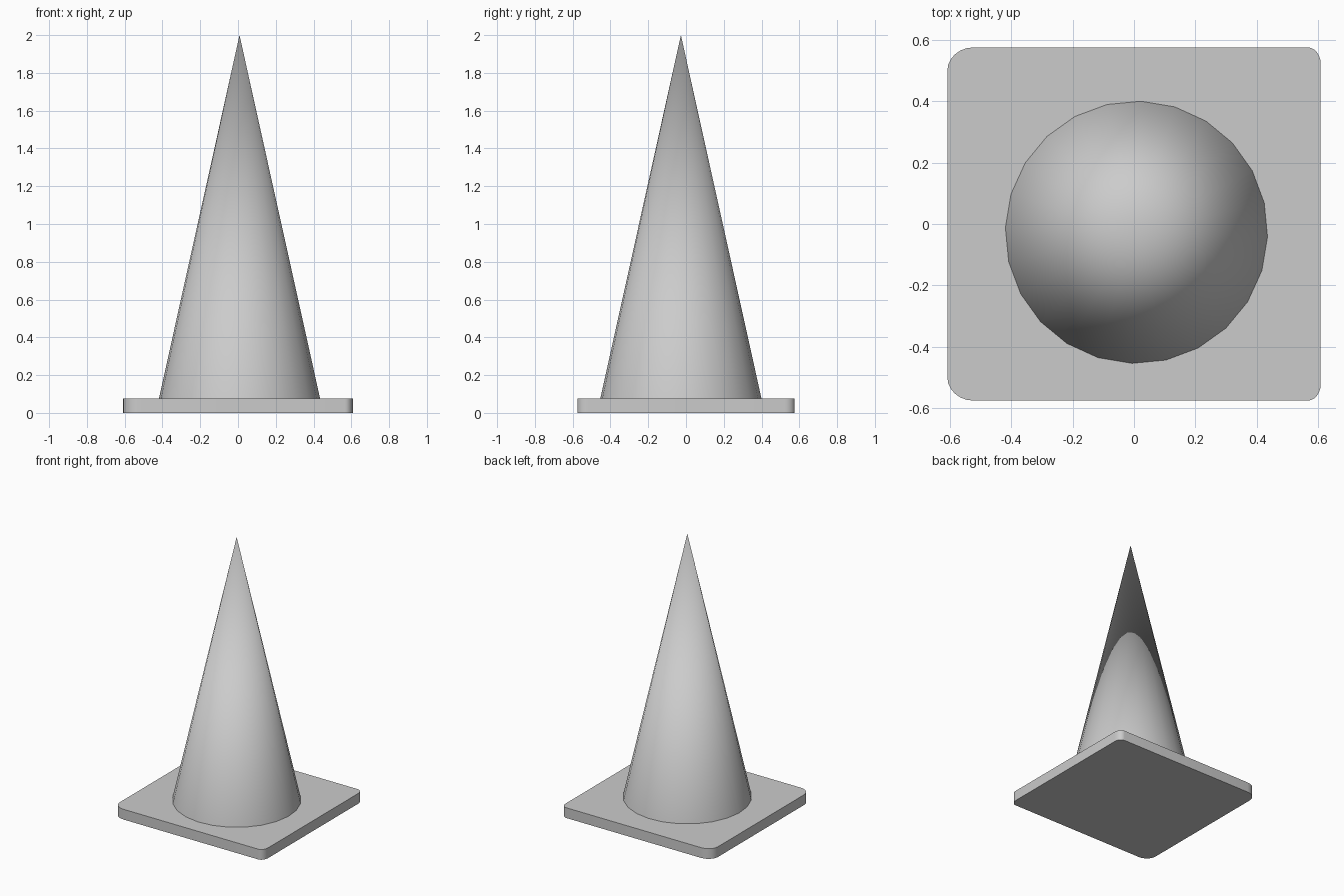
import bpy, bmesh
from math import sin, cos, pi, radians

cube = bpy.data.objects.get("Cube")
if cube:
    bpy.data.objects.remove(cube, do_unlink=True)

# One plain grey for the whole model
grey = bpy.data.materials.new("plain_grey")
grey.use_nodes = True
grey.diffuse_color = (0.6, 0.6, 0.6, 1)
bsdf = next(n for n in grey.node_tree.nodes if n.type == 'BSDF_PRINCIPLED')
bsdf.inputs["Base Color"].default_value = grey.diffuse_color

HALF_X, HALF_Y, PLATE_TOP = 0.608, 0.575, 0.075


def finish(obj, angle):
    """Give the part its colour and smooth shading with sharp edges kept."""
    obj.data.materials.append(grey)
    bpy.ops.object.select_all(action='DESELECT')
    obj.select_set(True)
    bpy.context.view_layer.objects.active = obj
    bpy.ops.object.shade_smooth_by_angle(angle=radians(angle))


def corner(sx, sy, steps=6):
    """Points of one rounded corner; the left corners are rounder."""
    rx, ry = (0.042, 0.054) if sx > 0 else (0.085, 0.077)
    pts = []
    for i in range(steps + 1):
        a = i / steps * pi / 2
        pts.append((sx * (HALF_X - rx + rx * cos(a)),
                    sy * (HALF_Y - ry + ry * sin(a)), 0))
    return pts if sx * sy > 0 else pts[::-1]


# Base plate: rounded outline extruded upwards
outline = corner(1, 1) + corner(-1, 1) + corner(-1, -1) + corner(1, -1)
bm = bmesh.new()
bottom = bm.faces.new([bm.verts.new(p) for p in outline])
top = bmesh.ops.extrude_face_region(bm, geom=[bottom], use_keep_orig=True)
bmesh.ops.translate(bm, vec=(0, 0, PLATE_TOP),
                    verts=[v for v in top["geom"] if isinstance(v, bmesh.types.BMVert)])
bmesh.ops.recalc_face_normals(bm, faces=bm.faces)
mesh = bpy.data.meshes.new("base_plate")
bm.to_mesh(mesh)
bm.free()
plate = bpy.data.objects.new("base_plate", mesh)
bpy.context.collection.objects.link(plate)
finish(plate, 40)

# Pointed cone body, slightly off the plate's centre
height = 2 - PLATE_TOP
bpy.ops.mesh.primitive_cone_add(vertices=24, radius1=0.427, radius2=0, depth=height,
                                location=(0.008, -0.027, PLATE_TOP + height / 2),
                                rotation=(0, 0, radians(-2)))
cone = bpy.context.object
cone.name = "cone_body"
finish(cone, 40)
